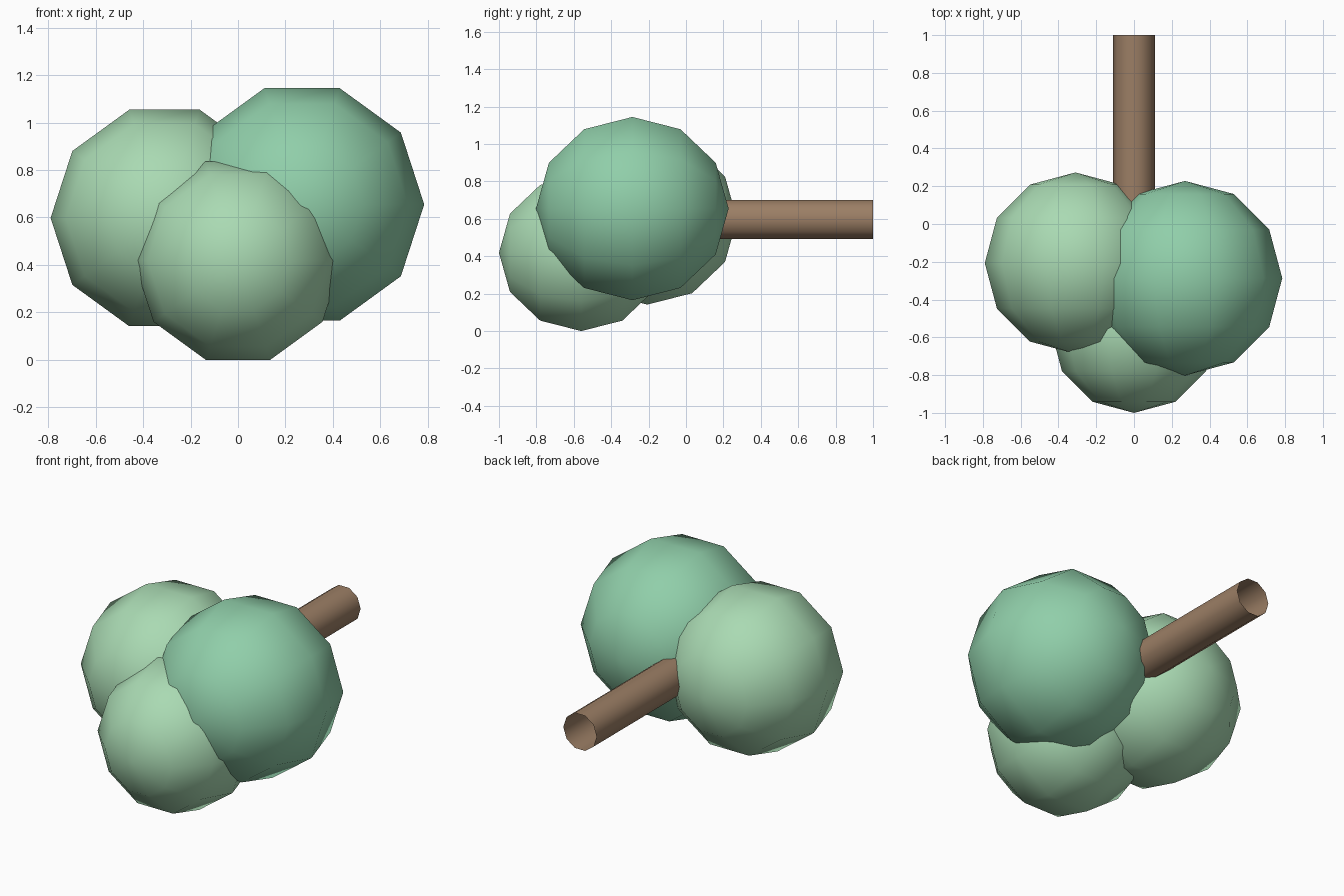
import bpy, bmesh
from math import sin, cos, pi

if "Cube" in bpy.data.objects:
    bpy.data.objects.remove(bpy.data.objects["Cube"])

SIDES = 10


def material(name, rgb):
    m = bpy.data.materials.new(name)
    m.diffuse_color = (*rgb, 1)
    m.use_nodes = True
    m.node_tree.nodes["Principled BSDF"].inputs["Base Color"].default_value = m.diffuse_color
    return m


def lathe(name, profile, centre, mat):
    """Turn (radius, y) points around the y axis; zero radius makes a pole."""
    bm = bmesh.new()
    rings = []
    for r, y in profile:
        n = SIDES if r > 1e-5 else 1
        rings.append([bm.verts.new((r * cos(2 * pi * i / SIDES), y, r * sin(2 * pi * i / SIDES)))
                      for i in range(n)])
    for a, b in zip(rings, rings[1:]):
        for i in range(SIDES):
            j = i + 1
            quad = [a[i % len(a)], a[j % len(a)], b[j % len(b)], b[i % len(b)]]
            f = bm.faces.new(list(dict.fromkeys(quad)))
            f.smooth = True
    # profiles run from -y to +y, so flip to face outwards
    bm.normal_update()
    test = max(bm.faces, key=lambda f: f.calc_center_median().x)
    if test.normal.x < 0:
        bmesh.ops.reverse_faces(bm, faces=bm.faces[:])
    me = bpy.data.meshes.new(name)
    bm.to_mesh(me)
    bm.free()
    me.materials.append(mat)
    ob = bpy.data.objects.new(name, me)
    ob.location = centre
    bpy.context.collection.objects.link(ob)
    return ob


def ball(name, r, centre, mat):
    lathe(name, [(r * sin(pi * k / 6), -r * cos(pi * k / 6)) for k in range(7)], centre, mat)


light_green = material("light_leaf", (0.40, 0.70, 0.45))
deep_green = material("deep_leaf", (0.28, 0.62, 0.40))
brown = material("bark", (0.33, 0.21, 0.13))

# Foliage balls, poles along y
ball("foliage_left", 0.48, (-0.31, -0.207, 0.598), light_green)
ball("foliage_right", 0.515, (0.27, -0.287, 0.655), deep_green)
ball("foliage_front", 0.44, (0, -0.56, 0.4185), light_green)

# Open-ended trunk along y
lathe("trunk", [(0.11, -0.2), (0.11, 1.0)], (0, 0, 0.597), brown)
